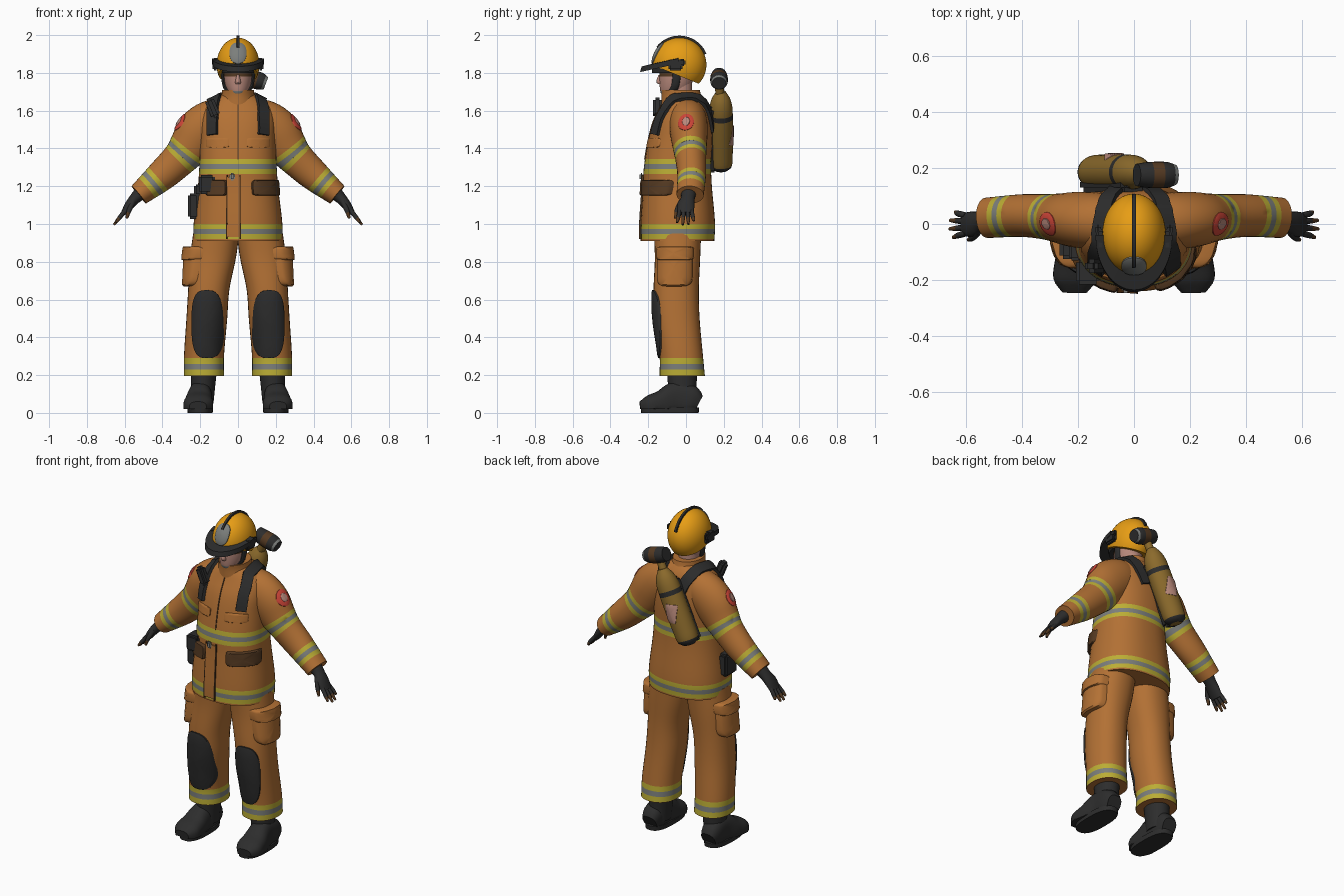
import bpy, bmesh, math
from mathutils import Vector
from mathutils.bvhtree import BVHTree

if "Cube" in bpy.data.objects:
    bpy.data.objects.remove(bpy.data.objects["Cube"])

COLORS = {
    "coat": (0.45, 0.165, 0.035), "brown": (0.09, 0.042, 0.016), "yellow": (0.50, 0.42, 0.035),
    "grey": (0.20, 0.21, 0.20), "black": (0.026, 0.026, 0.026), "helmet_orange": (0.85, 0.36, 0.008),
    "skin": (0.48, 0.25, 0.20), "red": (0.62, 0.06, 0.04), "olive": (0.26, 0.145, 0.025),
}
MATS = {}
for key, c in COLORS.items():
    MATS[key] = bpy.data.materials.new(key)
    MATS[key].diffuse_color = (*c, 1)
Y, Z = Vector((0, 1, 0)), Vector((0, 0, 1))


def finish(name, bm, mats):
    bmesh.ops.recalc_face_normals(bm, faces=bm.faces)
    me = bpy.data.meshes.new(name)
    bm.to_mesh(me)
    for m in mats:
        me.materials.append(MATS[m])
    bpy.context.collection.objects.link(bpy.data.objects.new(name, me))
    tree = BVHTree.FromBMesh(bm)
    bm.free()
    return tree


def smooth_at(rows, t, ax):
    """Cubic interpolation of rows at coordinate t of axis ax."""
    i = max(k for k in range(len(rows) - 1) if rows[k][ax] <= t + 1e-9)
    a, b = rows[i], rows[i + 1]
    p, q = rows[max(i - 1, 0)], rows[min(i + 2, len(rows) - 1)]
    h = b[ax] - a[ax]
    s = (t - a[ax]) / h
    out = []
    for j in range(5):
        m0 = (b[j] - p[j]) / (b[ax] - p[ax]) * h
        m1 = (q[j] - a[j]) / (q[ax] - a[ax]) * h
        out.append((2*s**3 - 3*s*s + 1)*a[j] + (s**3 - 2*s*s + s)*m0 + (3*s*s - 2*s**3)*b[j] + (s**3 - s*s)*m1)
    return out


def sgn_pow(v, e):
    return math.copysign(abs(v) ** (2 / e), v)


def tube(name, rows, mat, bands=(), ax=2, n=32, steps=20, e=2.0, flat=False, sx=1, floor=-1):
    """Lofted body through rows (x, y, z, r1, r2); bands (lo, hi, colour) run across it."""
    rows = sorted(rows, key=lambda r: r[ax])
    lo, hi = rows[0][ax], rows[-1][ax]
    ts = {round(lo + (hi - lo) * k / steps, 4) for k in range(steps + 1)}
    ts |= {round(v, 4) for b in bands for v in b[:2] if lo < v < hi}
    ts = sorted(ts)
    samples = [smooth_at(rows, t, ax) for t in ts]
    cs = [Vector(s[:3]) for s in samples]
    mats = [mat] + sorted({b[2] for b in bands} - {mat})
    bm, rings = bmesh.new(), []
    for i, s in enumerate(samples):
        T = (cs[min(i + 1, len(cs) - 1)] - cs[max(i - 1, 0)]).normalized()
        if flat:
            T = Z
        ref = Z if abs(T.y) > 0.8 else Y
        v = (ref - T * ref.dot(T)).normalized()
        u = v.cross(T)
        ring = []
        for k in range(n):
            a = math.tau * k / n
            p = cs[i] + u * s[3] * sgn_pow(math.cos(a), e) + v * s[4] * sgn_pow(math.sin(a), e)
            ring.append(bm.verts.new((p.x * sx, p.y, max(p.z, floor))))
        rings.append(ring)
    for i in range(len(rings) - 1):
        mid = (ts[i] + ts[i + 1]) / 2
        m = next((b[2] for b in bands if b[0] < mid < b[1]), mat)
        for k in range(n):
            f = bm.faces.new((rings[i][k], rings[i][k-1], rings[i+1][k-1], rings[i+1][k]))
            f.material_index = mats.index(m)
    bm.faces.new(rings[0])
    bm.faces.new(rings[-1])
    return finish(name, bm, mats)


def stripe(lo, hi):
    w = (hi - lo) / 3
    return [(lo, lo + w, "yellow"), (lo + w, hi - w, "grey"), (hi - w, hi, "yellow")]


def hug(name, tree, center, d, w, h, off, mat, e=2.0, sx=1):
    """Raised oval or rounded rectangle laid onto a surface along direction d."""
    c, d = Vector((center[0] * sx, *center[1:])), Vector((d[0] * sx, *d[1:])).normalized()
    right = d.cross(Z).normalized()
    up = right.cross(d)
    bm, rings, n = bmesh.new(), [], 40
    for r, o in ((0.02, off), (0.3, off), (0.6, off), (0.92, off), (1, off * 0.75), (1, -0.01)):
        ring = []
        for k in range(n):
            a = math.tau * k / n
            p = c + right * w * r * sgn_pow(math.cos(a), e) + up * h * r * sgn_pow(math.sin(a), e)
            hit = tree.ray_cast(p - d * 0.3, d)[0] or tree.find_nearest(p)[0]
            ring.append(bm.verts.new(hit - d * o))
        rings.append(ring)
    for a, b in zip(rings, rings[1:]):
        for k in range(n):
            bm.faces.new((a[k], a[k-1], b[k-1], b[k]))
    bm.faces.new(rings[0])
    finish(name, bm, [mat])


def ribbon(name, trees, pts, w, off, mat, sx=1):
    """Flat strap following the nearest surface along a path."""
    rows = [Vector((p[0] * sx, *p[1:])) for p in pts]
    path = [a.lerp(b, k / 6) for a, b in zip(rows, rows[1:]) for k in range(6)] + [rows[-1]]
    hits = [min((t.find_nearest(p) for t in trees), key=lambda r: r[3])[:2] for p in path]
    bm, rings = bmesh.new(), []
    for i, (p, nrm) in enumerate(hits):
        T = path[min(i + 1, len(path) - 1)] - path[max(i - 1, 0)]
        side = T.cross(nrm).normalized() * w
        rings.append([bm.verts.new(p + side * s + nrm * o) for s, o in ((-1, -.01), (-1, off), (1, off), (1, -.01))])
    for a, b in zip(rings, rings[1:]):
        for k in range(4):
            bm.faces.new((a[k], a[k-1], b[k-1], b[k]))
    bm.faces.new(rings[0])
    bm.faces.new(rings[-1])
    finish(name, bm, [mat])


def box(name, c, size, mat, bevel=0.008, tilt=0.0):
    bm = bmesh.new()
    bmesh.ops.create_cube(bm, size=1)
    bmesh.ops.scale(bm, vec=size, verts=bm.verts)
    bmesh.ops.bevel(bm, geom=bm.edges[:], offset=bevel, segments=2, affect='EDGES')
    for v in bm.verts:
        x, z = v.co.x, v.co.z
        v.co = Vector((x*math.cos(tilt) + z*math.sin(tilt), v.co.y, z*math.cos(tilt) - x*math.sin(tilt))) + Vector(c)
    finish(name, bm, [mat])


# Coat body and collar
coat = tube("coat_body", [
    (0, -.045, .91, .235, .195), (0, -.043, 1.0, .235, .197), (0, -.045, 1.2, .212, .182),
    (0, -.045, 1.3, .205, .178), (0, -.03, 1.45, .2, .168), (0, -.02, 1.55, .198, .15),
    (0, -.01, 1.62, .175, .125), (0, -.01, 1.665, .125, .105), (0, -.015, 1.69, .075, .085)],
    "coat", stripe(.92, 1.0) + stripe(1.265, 1.345), n=48, steps=30, e=2.3, flat=True)
tube("collar", [(0, -.015, 1.63, .105, .115), (0, -.025, 1.68, .088, .105), (0, -.03, 1.71, .085, .103)],
     "coat", steps=6, flat=True)

# Coat front: placket, seams and chest pocket flaps
ribbon("front_placket", [coat], [(-.025, -.26, .93), (-.025, -.25, 1.25)], .035, .007, "coat")
for x in (-.062, .012):
    ribbon("front_seam", [coat], [(x, -.26, .92), (x, -.26, 1.26)], .003, .009, "brown")
ribbon("zip_line", [coat], [(0, -.24, 1.345), (0, -.2, 1.5), (0, -.15, 1.64)], .003, .004, "brown")
box("belt_clip", (-.03, -.236, 1.25), (.03, .02, .04), "grey")

arms, legs = {}, {}
for sx, side in ((1, "left"), (-1, "right")):
    # Sleeve
    arms[sx] = tube(side + "_sleeve", [
        (.525, .022, 1.155, .060, .072), (.40, .03, 1.26, .083, .076), (.305, .025, 1.35, .095, .082),
        (.255, .02, 1.41, .112, .09), (.195, .015, 1.49, .128, .1), (.12, .01, 1.55, .118, .1),
        (.05, .0, 1.60, .08, .085)], "coat", stripe(1.19, 1.24) + stripe(1.34, 1.4), sx=sx, steps=26)
    hug("shoulder_badge", arms[sx], (.275, 0, 1.52), (-.85, 0, -.5), .042, .05, .004, "red", sx=sx)
    hug("badge_center", arms[sx], (.275, 0, 1.52), (-.85, 0, -.5), .02, .026, .007, "skin", sx=sx)
    # Glove with fingers
    tube(side + "_glove", [(.50, .015, 1.18, .042, .045), (.545, .01, 1.135, .03, .036),
         (.575, .0, 1.10, .025, .045), (.605, -.002, 1.055, .016, .042)], "black", sx=sx, steps=8, n=20)
    for k in range(4):
        y, tip = -.033 + .021 * k, (0, .012, .01, -.008)[k]
        tube(side + "_finger", [(.598, y, 1.07, .012, .011), (.628, y * 1.25, 1.032, .011, .0105),
             (.645 + tip, y * 1.45, 1.008 - tip, .006, .006)], "black",
             [(.99, 1.03, "brown")], sx=sx, steps=6, n=10)
    tube(side + "_thumb", [(.555, -.025, 1.12, .014, .014), (.575, -.048, 1.075, .013, .012),
         (.59, -.056, 1.03, .007, .007)], "black", [(1.0, 1.06, "brown")], sx=sx, steps=6, n=10)
    # Trouser leg, knee pad and cargo pocket
    legs[sx] = tube(side + "_trouser_leg", [
        (.18, -.02, .195, .106, .12), (.18, -.025, .3, .106, .115), (.165, -.048, .5, .108, .12),
        (.155, -.052, .65, .109, .12), (.133, -.045, .82, .122, .12), (.115, -.045, .95, .122, .125)],
        "coat", stripe(.198, .29), flat=True, sx=sx, e=2.2)
    hug("knee_pad", legs[sx], (.158, -.1, .47), (-.12, 1, 0), .083, .18, .012, "black", 3, sx)
    hug("cargo_pocket", legs[sx], (.2, -.055, .77), (-1, .12, 0), .095, .1, .035, "coat", 5, sx)
    hug("cargo_flap", legs[sx], (.2, -.055, .845), (-1, .12, 0), .1, .037, .046, "coat", 6, sx)
    # Boot
    tube(side + "_boot_shaft", [(.19, -.02, .05, .06, .075), (.185, -.02, .13, .063, .075),
         (.18, -.02, .22, .068, .08)], "black", sx=sx, flat=True, steps=8)
    tube(side + "_boot_foot", [(.2, .068, .05, .045, .045), (.2, .035, .065, .058, .075),
         (.2, -.05, .075, .062, .09), (.207, -.13, .05, .074, .068), (.211, -.2, .035, .076, .055),
         (.212, -.243, .03, .045, .03)], "black", ax=1, e=2.6, sx=sx, floor=.02)
    tube(side + "_boot_sole", [(.2, -.085, 0, .066, .152), (.2, -.085, .028, .068, .155)],
         "black", sx=sx, flat=True, steps=2, e=2.6)
    # Shoulder strap and chest pocket flap
    ribbon("shoulder_strap", [coat, arms[sx]], [(.16, -.2, 1.48), (.155, -.17, 1.58), (.135, -.08, 1.68),
           (.12, .04, 1.70), (.08, .15, 1.62), (.03, .18, 1.5)], .031, .014, "black", sx)
    hug("chest_pocket_flap", coat, (.105, -.15, 1.43), (-.15, 1, 0), .065, .026, .008, "coat", 6, sx)
    # Belt pouches
    hug("belt_pouch", coat, (.14 if sx > 0 else .095, -.14, 1.192), (-.55 if sx > 0 else -.3, 1, 0),
        .098 if sx > 0 else .06, .042, .022, "brown", 7, sx)

# Radio and tool case on the hip, microphone on the strap
box("tool_pouch", (-.165, -.17, 1.21), (.085, .09, .10), "black", .012)
box("radio_body", (-.235, -.07, 1.095), (.06, .11, .135), "black", .012)
box("radio_top", (-.21, -.1, 1.18), (.045, .06, .06), "black", .01)
box("strap_microphone", (-.135, -.15, 1.615), (.05, .05, .11), "black", .014, -.4)

# Head
tube("neck", [(0, -.03, 1.6, .06, .065), (0, -.03, 1.75, .058, .062)], "skin", flat=True, steps=3)
tube("head", [(0, -.072, 1.675, .03, .045), (0, -.065, 1.692, .05, .068), (0, -.055, 1.74, .069, .085),
     (0, -.05, 1.80, .075, .09), (0, -.05, 1.86, .07, .085)], "skin",
     [(1.67, 1.705, "grey"), (1.78, 1.8, "brown")], flat=True)
tube("nose", [(0, -.137, 1.742, .014, .012), (0, -.14, 1.752, .015, .018), (0, -.135, 1.79, .007, .01)],
     "skin", flat=True, steps=6, n=12)
box("mouth", (0, -.132, 1.722), (.036, .008, .006), "brown", .002)
for sx in (1, -1):
    tube("chin_strap", [(.03, -.09, 1.685, .012, .02), (.068, -.06, 1.72, .01, .02),
         (.085, -.045, 1.84, .01, .024)], "black", sx=sx, steps=8, n=12)

# Helmet shell, cut low at the back and high over the face
bm = bmesh.new()
bmesh.ops.create_uvsphere(bm, u_segments=48, v_segments=32, radius=1)
for v in bm.verts:
    v.co = Vector((v.co.x * .113, v.co.y * .143 - .035, v.co.z * .143 + 1.843))
cut = bmesh.ops.bisect_plane(bm, geom=bm.verts[:] + bm.edges[:] + bm.faces[:], plane_co=(0, -.05, 1.79),
                             plane_no=(0, -.4, -1), clear_outer=True)
bmesh.ops.contextual_create(bm, geom=[g for g in cut["geom_cut"] if isinstance(g, bmesh.types.BMEdge)])
shell = finish("helmet_shell", bm, ["helmet_orange"])
hug("helmet_front_plate", shell, (.0, -.15, 1.905), (0, 1, -.35), .045, .062, .006, "grey", 2.4)
ribbon("helmet_crest", [shell], [(0, -.035 - .16 * math.cos(a), 1.843 + .16 * math.sin(a))
       for a in [math.radians(38 + 12 * k) for k in range(11)]], .007, .011, "black")

# Visor brim: curved plate sloping down to the front
bm, loops = bmesh.new(), []
for k in range(33):
    a = math.pi * k / 32
    ring = []
    for rx, ry, dz in ((.095, .12, -.012), (.095, .12, .014), (.137, .195, .012), (.137, .203, -.016)):
        y = -.04 - ry * math.sin(a)
        ring.append(bm.verts.new((rx * math.cos(a), y, 1.865 + (y + .04) * .22 + dz)))
    loops.append(ring)
for a, b in zip(loops, loops[1:]):
    for k in range(4):
        bm.faces.new((a[k], a[k-1], b[k-1], b[k]))
bm.faces.new(loops[0])
bm.faces.new(loops[-1])
finish("visor_brim", bm, ["black"])
tube("goggle_band", [(0, -.065, 1.80, .085, .115), (0, -.06, 1.85, .1, .12)], "black", flat=True, steps=3)
for sx in (1, -1):
    box("visor_hinge", (.12 * sx, -.055, 1.842), (.03, .075, .06), "black")
    box("hinge_knob", (.128 * sx, -.02, 1.855), (.02, .035, .035), "black")

# Air tank on the back, with plate, label and valve
tank = tube("air_tank", [(-.152, .185, 1.285, .035, .035), (-.147, .185, 1.30, .058, .055),
    (-.125, .185, 1.35, .066, .062), (-.01, .185, 1.6, .066, .062), (.015, .185, 1.66, .052, .05),
    (.03, .185, 1.70, .025, .025)], "olive", [(1.28, 1.315, "black"), (1.56, 1.585, "black")], steps=24)
hug("tank_label", tank, (-.07, .2, 1.47), (0, -1, 0), .035, .055, .004, "skin", 8)
box("back_plate", (-.075, .14, 1.46), (.1, .05, .38), "black", .015, .43)
tube("tank_neck", [(.02, .18, 1.67, .024, .024), (.06, .175, 1.76, .022, .022)], "olive", steps=4, n=16)
tube("valve_body", [(.01, .175, 1.79, .04, .04), (.05, .175, 1.775, .046, .046), (.12, .175, 1.755, .046, .046),
     (.148, .175, 1.745, .034, .036)], "black", [(.06, .10, "brown"), (.135, .15, "grey")], ax=0, steps=10, n=24)

# Smooth shading with crisp edges
bpy.ops.object.select_all(action='SELECT')
bpy.context.view_layer.objects.active = bpy.context.scene.objects[0]
bpy.ops.object.shade_smooth_by_angle(angle=math.radians(40))

for m in bpy.data.materials:
    if m.users and not m.is_grease_pencil:
        m.use_nodes = True
        m.node_tree.nodes["Principled BSDF"].inputs["Base Color"].default_value = m.diffuse_color
